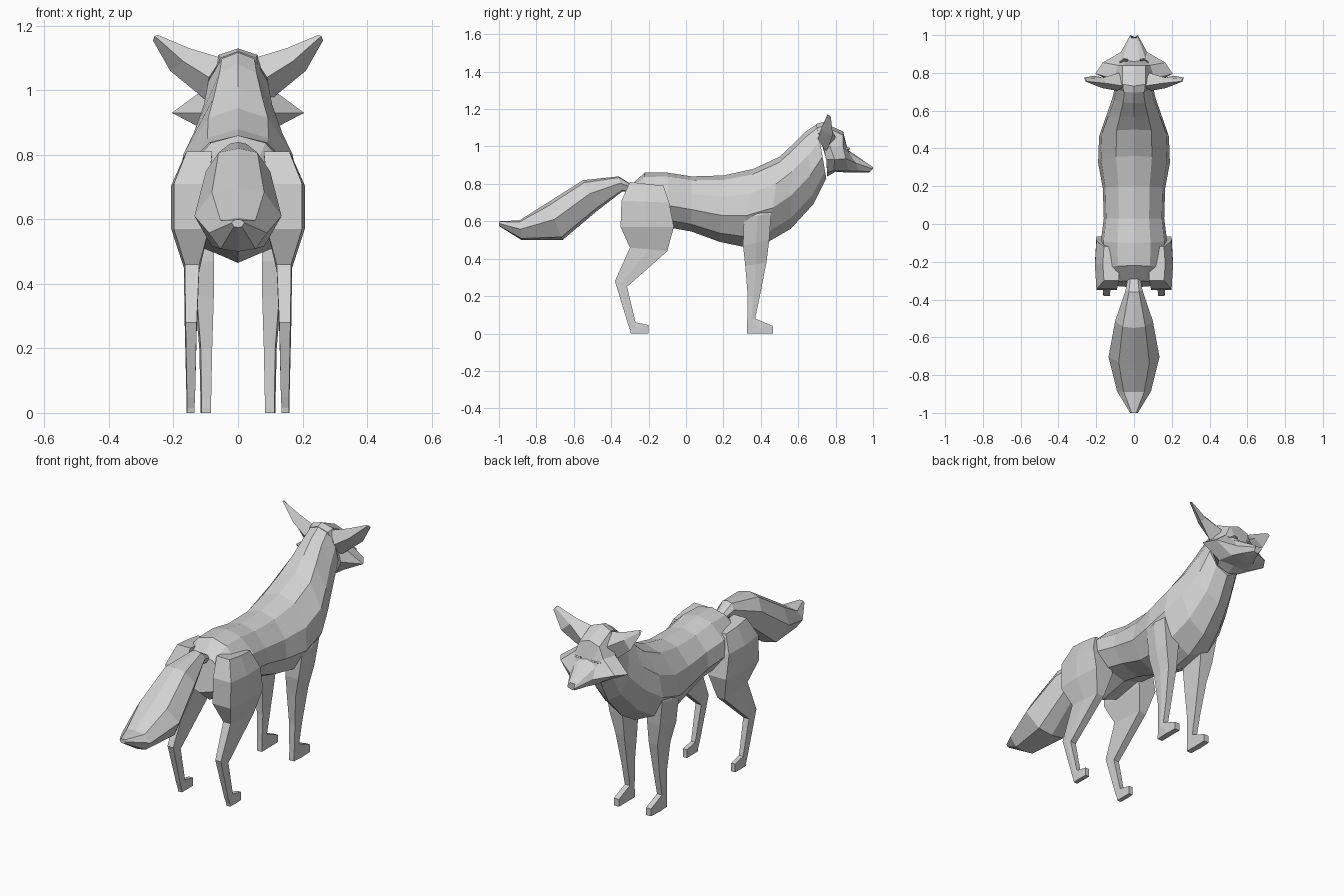
import bpy, bmesh

fur = bpy.data.materials.new("grey_fur")
fur.diffuse_color = (0.64, 0.64, 0.64, 1)


def loft(name, rings, mirror=False):
    """Skin closed rings of points into a flat shaded solid."""
    bm = bmesh.new()
    loops = [[bm.verts.new(p) for p in ring] for ring in rings]
    n = len(loops[0])
    for a, b in zip(loops, loops[1:]):
        for i in range(n):
            j = (i + 1) % n
            bm.faces.new((a[i], a[j], b[j], b[i]))
    bm.faces.new(loops[0])
    bm.faces.new(loops[-1])
    bmesh.ops.recalc_face_normals(bm, faces=bm.faces)
    mesh = bpy.data.meshes.new(name)
    bm.to_mesh(mesh)
    bm.free()
    mesh.materials.append(fur)
    ob = bpy.data.objects.new(name, mesh)
    bpy.context.collection.objects.link(ob)
    if mirror:
        mod = ob.modifiers.new("mirror", 'MIRROR')
        mod.use_axis[0] = True
        mod.use_mirror_merge = False
    return ob


def whole(half):
    """Close a half ring (top to bottom) with its mirror image."""
    return half + [(-x, y, z) for x, y, z in half[-2:0:-1]]


def trunk(name, sections, profile):
    """Sections: top y, top z, bottom y, bottom z, half width."""
    rings = []
    for ty, tz, by, bz, w in sections:
        rings.append(whole([(w * u, ty + (by - ty) * t, tz + (bz - tz) * t)
                            for u, t in profile]))
    return loft(name, rings)


def limb(name, sections, corner=0.88):
    """Sections: back y, back z, front y, front z, inner x, outer x."""
    rings = []
    for yb, zb, yf, zf, xi, xo in sections:
        c = xi + (xo - xi) * corner
        rings.append([(xi, yb, zb), (c, yb, zb),
                      (xo, (yb + yf) / 2, (zb + zf) / 2),
                      (c, yf, zf), (xi, yf, zf)])
    return loft(name, rings, mirror=True)


# Body and neck, rump to throat
trunk("body", [
    (-0.30, 0.79, -0.335, 0.60, 0.12),
    (-0.22, 0.86, -0.25, 0.53, 0.17),
    (-0.10, 0.86, -0.08, 0.565, 0.175),
    (0.03, 0.84, 0.03, 0.545, 0.16),
    (0.20, 0.845, 0.18, 0.49, 0.165),
    (0.36, 0.88, 0.30, 0.465, 0.19),
    (0.50, 0.945, 0.44, 0.49, 0.185),
    (0.57, 1.01, 0.56, 0.56, 0.15),
    (0.64, 1.08, 0.68, 0.69, 0.115),
    (0.70, 1.12, 0.75, 0.83, 0.10),
], [(0, 0), (0.5, 0.07), (0.92, 0.32), (1, 0.6), (0.66, 0.87), (0, 1)])

# Bushy tail
trunk("tail", [
    (-0.28, 0.79, -0.26, 0.75, 0.03),
    (-0.36, 0.84, -0.34, 0.76, 0.045),
    (-0.55, 0.82, -0.47, 0.66, 0.10),
    (-0.74, 0.70, -0.66, 0.50, 0.135),
    (-0.89, 0.605, -0.88, 0.50, 0.09),
    (-1.00, 0.60, -1.00, 0.575, 0.02),
], [(0, 0), (0.6, 0.08), (1, 0.45), (0.6, 0.92), (0, 1)])

# Head with cheek points and a narrow snout
loft("head", [whole(h) for h in [
    [(0, .695, 1.12), (.055, .70, 1.10), (.095, .74, .98),
     (.10, .75, .93), (.07, .755, .86), (0, .755, .84)],
    [(0, .73, 1.13), (.06, .74, 1.11), (.11, .77, 1.0),
     (.205, .795, .93), (.09, .79, .87), (0, .80, .865)],
    [(0, .84, 1.08), (.06, .84, 1.06), (.085, .84, 1.0),
     (.165, .855, .935), (.07, .87, .87), (0, .87, .86)],
    [(0, .86, .985), (.03, .865, .98), (.06, .875, .96),
     (.07, .91, .91), (.045, .92, .87), (0, .92, .86)],
    [(0, .985, .90), (.015, .985, .90), (.02, 1.0, .89),
     (.02, 1.0, .88), (.014, .985, .865), (0, .98, .86)],
]])

# Ears, swept outward
loft("ear", [
    [(.05, .73, 1.10), (.09, .705, 1.04), (.10, .75, .97), (.08, .80, 1.05)],
    [(.15, .745, 1.13), (.17, .72, 1.09), (.21, .785, 1.06), (.165, .775, 1.10)],
    [(.250, .755, 1.172), (.258, .755, 1.168), (.264, .775, 1.155), (.256, .77, 1.165)],
], mirror=True)

# Narrow eyelids
loft("eyelid", [
    [(.032, .868, .995), (.032, .872, .985), (.032, .855, .98)],
    [(.055, .872, .995), (.055, .877, .985), (.055, .855, .975)],
    [(.080, .852, .990), (.080, .858, .982), (.080, .845, .975)],
], mirror=True)

# Hind legs with hock and paw
limb("hind_leg", [
    (-0.30, 0.81, -0.12, 0.79, 0.08, 0.165),
    (-0.345, 0.71, -0.09, 0.70, 0.09, 0.207),
    (-0.35, 0.57, -0.065, 0.57, 0.09, 0.207),
    (-0.30, 0.46, -0.10, 0.44, 0.12, 0.168),
    (-0.38, 0.28, -0.315, 0.25, 0.128, 0.165),
    (-0.31, 0.05, -0.27, 0.06, 0.133, 0.16),
    (-0.297, 0.015, -0.20, 0.045, 0.135, 0.16),
    (-0.295, 0.0, -0.20, 0.0, 0.135, 0.16),
], corner=0.93)

# Front legs with shoulder and paw
limb("front_leg", [
    (0.36, 0.75, 0.49, 0.76, 0.08, 0.15),
    (0.31, 0.62, 0.455, 0.64, 0.075, 0.188),
    (0.305, 0.47, 0.445, 0.50, 0.075, 0.165),
    (0.317, 0.36, 0.43, 0.38, 0.075, 0.135),
    (0.33, 0.20, 0.395, 0.20, 0.08, 0.12),
    (0.327, 0.05, 0.37, 0.08, 0.083, 0.117),
    (0.325, 0.015, 0.465, 0.04, 0.083, 0.117),
    (0.325, 0.0, 0.465, 0.0, 0.083, 0.117),
])
